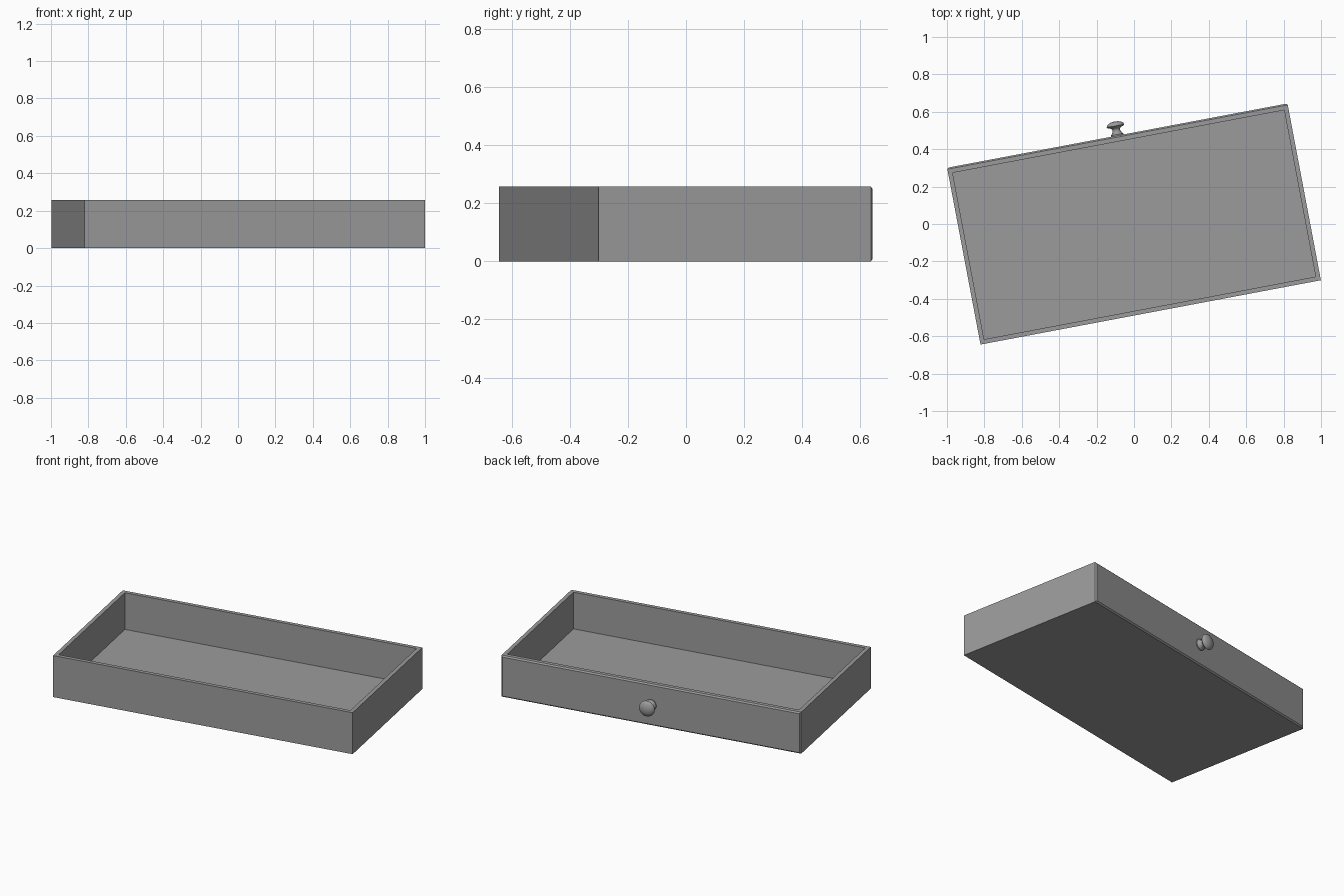
import bpy
import bmesh
import math
from mathutils import Matrix

cube = bpy.data.objects.get("Cube")
if cube:
    bpy.data.objects.remove(cube, do_unlink=True)

WIDTH, DEPTH, HEIGHT = 1.852, 0.962, 0.258
WALL, FLOOR, CHAMFER = 0.034, 0.03, 0.008
TURN = Matrix.Rotation(math.radians(10.7), 4, "Z")

grey = bpy.data.materials.new("plain_grey")
grey.use_nodes = True
COLOUR = (0.33, 0.33, 0.33, 1)
grey.diffuse_color = COLOUR
grey.node_tree.nodes["Principled BSDF"].inputs["Base Color"].default_value = COLOUR


def add_object(name, bm, matrix):
    bmesh.ops.recalc_face_normals(bm, faces=bm.faces[:])
    mesh = bpy.data.meshes.new(name)
    bm.to_mesh(mesh)
    bm.free()
    mesh.materials.append(grey)
    mesh.transform(matrix)
    obj = bpy.data.objects.new(name, mesh)
    bpy.context.collection.objects.link(obj)
    return obj


# Drawer box: chamfered handle face, then a pocket sunk into the top
bm = bmesh.new()
bmesh.ops.create_cube(bm, size=1)
bmesh.ops.scale(bm, vec=(WIDTH, DEPTH, HEIGHT), verts=bm.verts)
bmesh.ops.translate(bm, vec=(0, 0, HEIGHT / 2), verts=bm.verts)
handle_face = max(bm.faces, key=lambda f: f.calc_center_median().y)
bmesh.ops.bevel(bm, geom=handle_face.edges[:], offset=CHAMFER,
                segments=1, affect="EDGES")
bm.normal_update()
top = max(bm.faces, key=lambda f: f.normal.z)
bmesh.ops.inset_individual(bm, faces=[top], thickness=WALL)
bmesh.ops.inset_individual(bm, faces=[top], thickness=0, depth=FLOOR - HEIGHT)
add_object("drawer_box", bm, TURN)

# Knob: turned profile of (radius, distance from the handle face)
profile = [(0, -0.002), (0.034, -0.002), (0.034, 0.006), (0.027, 0.012),
           (0.021, 0.024), (0.021, 0.034), (0.027, 0.042), (0.043, 0.047),
           (0.048, 0.053), (0.045, 0.061), (0.035, 0.069), (0.019, 0.075),
           (0, 0.077)]
bm = bmesh.new()
verts = [bm.verts.new((r, 0, h)) for r, h in profile]
edges = [bm.edges.new(pair) for pair in zip(verts, verts[1:])]
bmesh.ops.spin(bm, geom=verts + edges, cent=(0, 0, 0), axis=(0, 0, 1),
               angle=math.tau, steps=32)
bmesh.ops.remove_doubles(bm, verts=bm.verts[:], dist=0.0001)
place = (TURN @ Matrix.Translation((0, DEPTH / 2, HEIGHT / 2))
         @ Matrix.Rotation(-math.pi / 2, 4, "X"))
knob = add_object("knob", bm, place)
bpy.ops.object.select_all(action="DESELECT")
knob.select_set(True)
bpy.context.view_layer.objects.active = knob
bpy.ops.object.shade_smooth_by_angle(angle=math.radians(40))
